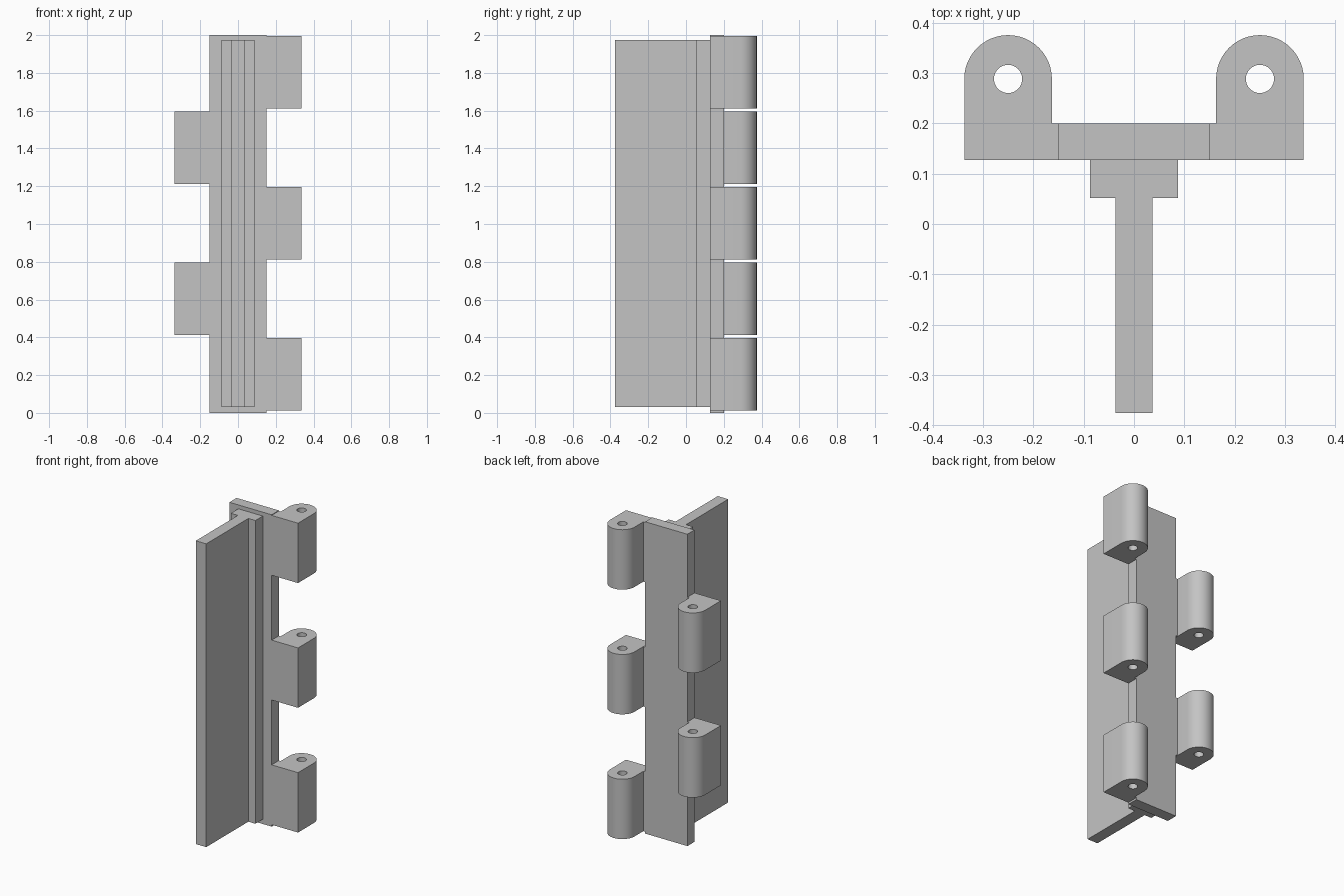
import bpy
import bmesh
from math import cos, sin, pi

cube = bpy.data.objects.get("Cube")
if cube:
    bpy.data.objects.remove(cube, do_unlink=True)

# Plain grey metal
steel = bpy.data.materials.new("grey metal")
steel.use_nodes = True
grey = (0.55, 0.55, 0.55, 1)
steel.diffuse_color = grey
steel.node_tree.nodes["Principled BSDF"].inputs["Base Color"].default_value = grey


def arc(cx, cy, r, start, end, steps):
    angles = [start + (end - start) * i / steps for i in range(steps + 1)]
    return [(cx + r * cos(a), cy + r * sin(a)) for a in angles]


def extrude_profile(name, loops, z0, z1):
    """Extrude a flat outline, with any further loops as holes, from z0 to z1."""
    bm = bmesh.new()
    edges = []
    for loop in loops:
        verts = [bm.verts.new((x, y, z0)) for x, y in loop]
        edges += [bm.edges.new((v, verts[i - 1])) for i, v in enumerate(verts)]
    bmesh.ops.triangle_fill(bm, edges=edges, use_beauty=True, normal=(0, 0, 1))
    geom = bmesh.ops.extrude_face_region(bm, geom=bm.faces[:])["geom"]
    top = [g for g in geom if isinstance(g, bmesh.types.BMVert)]
    bmesh.ops.translate(bm, verts=top, vec=(0, 0, z1 - z0))
    bmesh.ops.dissolve_limit(bm, angle_limit=0.01, verts=bm.verts[:], edges=bm.edges[:])
    bmesh.ops.recalc_face_normals(bm, faces=bm.faces[:])
    mesh = bpy.data.meshes.new(name)
    bm.to_mesh(mesh)
    bm.free()
    mesh.materials.append(steel)
    obj = bpy.data.objects.new(name, mesh)
    bpy.context.collection.objects.link(obj)
    bpy.ops.object.select_all(action="DESELECT")
    obj.select_set(True)
    bpy.context.view_layer.objects.active = obj
    bpy.ops.object.shade_smooth_by_angle(angle=pi / 6)
    return obj


def mirrored(half):
    return half + [(-x, y) for x, y in reversed(half)]


# Back plate
FRONT, BACK, EDGE = 0.127, 0.2, 0.15
extrude_profile("back_plate", [mirrored([(EDGE, FRONT), (EDGE, BACK)])], 0, 2)

# T-shaped fin with its thicker foot against the plate
fin = mirrored([(0.037, -0.375), (0.037, 0.052), (0.087, 0.052), (0.087, FRONT)])
extrude_profile("fin", [fin], 0.03, 1.975)

# Bored hinge knuckles, alternating left and right up the plate
PIN_X, PIN_Y, RADIUS = 0.25, 0.288, 0.087
outline = [(EDGE, FRONT), (PIN_X + RADIUS, FRONT)]
outline += arc(PIN_X, PIN_Y, RADIUS, 0, pi, 24)
outline += [(PIN_X - RADIUS, BACK), (EDGE, BACK)]
bore = arc(PIN_X, PIN_Y, 0.028, 0, 2 * pi, 32)[:-1]

for i in range(5):
    side = 1 if i % 2 == 0 else -1
    loops = [[(side * x, y) for x, y in loop] for loop in (outline, bore)]
    middle = 0.204 + 0.4 * i
    label = "left" if side > 0 else "right"
    extrude_profile(f"{label}_knuckle_{i // 2 + 1}", loops, middle - 0.192, middle + 0.192)
